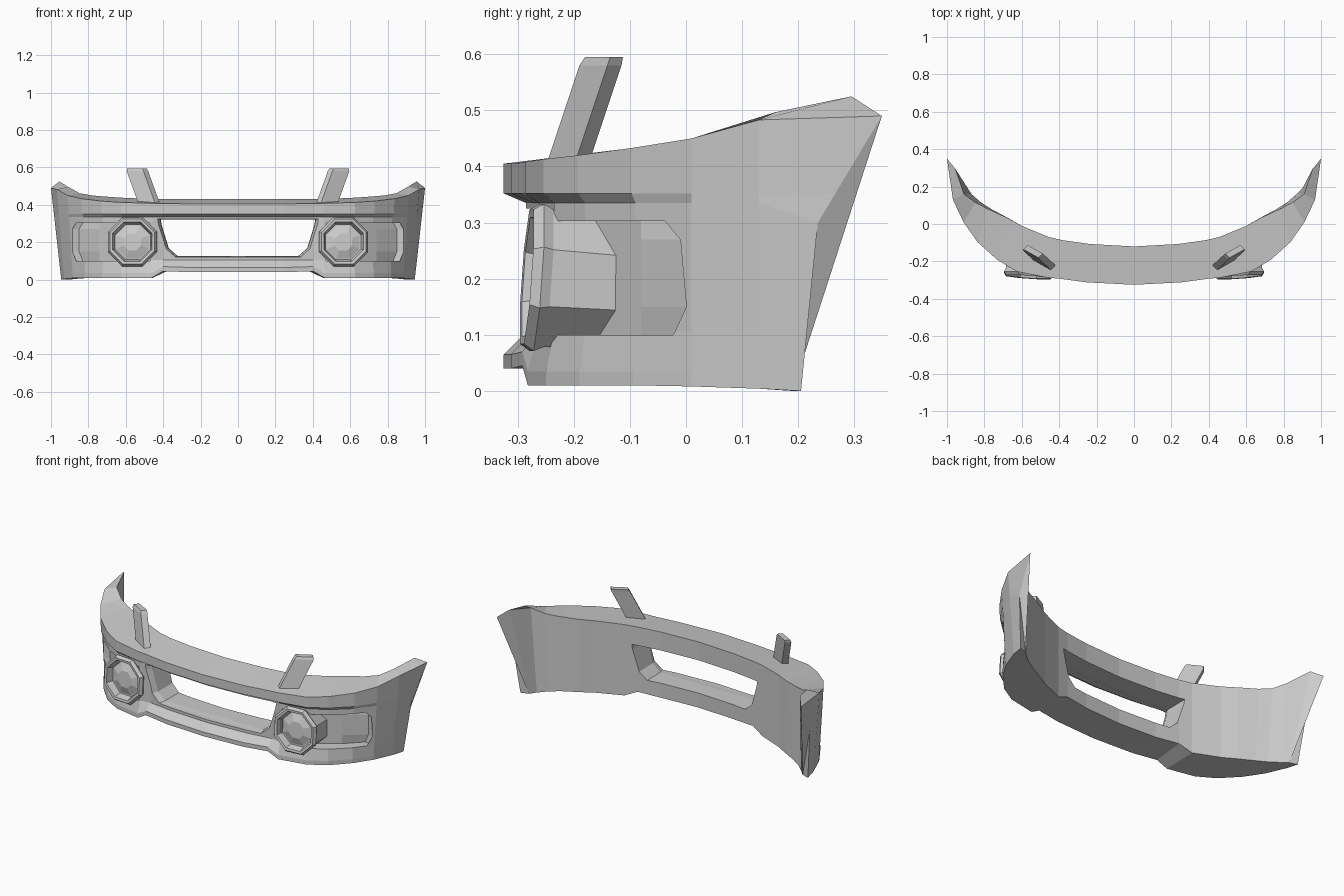
import bpy, bmesh, math
from mathutils import Vector, Matrix

if "Cube" in bpy.data.objects:
    bpy.data.objects.remove(bpy.data.objects["Cube"])


def make_object(name, verts, faces):
    mesh = bpy.data.meshes.new(name)
    mesh.from_pydata(verts, [], faces)
    bm = bmesh.new()
    bm.from_mesh(mesh)
    bmesh.ops.recalc_face_normals(bm, faces=bm.faces)
    bm.to_mesh(mesh)
    bm.free()
    ob = bpy.data.objects.new(name, mesh)
    bpy.context.collection.objects.link(ob)
    return ob


def loft(name, rings):
    """Skin equal-length closed rings and cap both ends."""
    n = len(rings[0])
    verts = [tuple(p) for r in rings for p in r]
    faces = [(i * n + j, i * n + (j + 1) % n, (i + 1) * n + (j + 1) % n, (i + 1) * n + j)
             for i in range(len(rings) - 1) for j in range(n)]
    faces += [tuple(range(n)), tuple(range((len(rings) - 1) * n, len(rings) * n))]
    return make_object(name, verts, faces)


def cut(target, cutter):
    mod = target.modifiers.new("cut", "BOOLEAN")
    mod.object, mod.operation, mod.solver = cutter, "DIFFERENCE", "EXACT"
    bpy.context.view_layer.objects.active = target
    bpy.ops.object.modifier_apply(modifier=mod.name)
    bpy.data.objects.remove(cutter)


# Bumper stations: front x, y, lower lip, upper lip, bottom z, front top z, back x, y, top z
stations = [
    (0, -.285, .04, .04, .04, .405, 0, -.12, .43),
    (.25, -.272, .04, .04, .04, .405, .235, -.107, .43),
    (.40, -.252, .04, .04, .045, .407, .38, -.087, .43),
    (.46, -.262, .02, .025, .01, .408, .455, -.07, .431),
    (.62, -.235, .015, .02, .01, .413, .60, -.01, .437),
    (.72, -.18, .012, .015, .01, .42, .68, .035, .442),
    (.82, -.09, .006, .01, .01, .433, .77, .08, .45),
    (.895, .01, 0, 0, .008, .45, .83, .115, .462),
    (.945, .13, 0, 0, .004, .483, .885, .16, .497)]


def section(i):
    x, y, low, up, zb, zt, xb, yb, ztb = stations[i]
    a = stations[i - 1] if i else (-.25, -.272)
    b = stations[i + 1] if i + 1 < len(stations) else (.967, .225)
    t = Vector((b[0] - a[0], b[1] - a[1])).normalized()
    flare = .1 * max(0, (x - .7) / .3)

    def p(off, z):
        return (x + t.y * off + flare * (z - .2), y - t.x * off, z)
    return [(xb + flare * (zb - .2), yb, zb), p(low, zb), p(low, zb + .025), p(0, .105),
            p(0, .335), p(up, .352), p(up, zt), (xb + flare * (ztb - .2), yb, ztb)]


rings = [section(i) for i in range(len(stations))]
# Swept-back wing tip
tip = [(.945 + .112 * z, .205 + .1 * z + .5 * max(0, z - .3), z)
       for z in (0, .03, .105, .3, .352, .49)]
rings.append([(.90, .19, 0)] + tip + [(.955, .295, .525)])
left = [[(-x, y, z) for x, y, z in r] for r in rings[:0:-1]]
bumper = loft("bumper_shell", left + rings)

# Centre air intake, tapering towards the back
half = [(.43, .325), (.425, .295), (.385, .165), (.335, .122)]
outline = half + [(-x, z) for x, z in reversed(half)]
cut(bumper, loft("intake_cutter", [[(x * k, y, .22 + (z - .22) * k) for x, z in outline]
                                   for y, k in ((-.5, 1.04), (-.255, 1), (-.22, .965), (.2, .95))]))

# Recessed side pockets
pocket = [(.47, -.5), (.47, -.19), (.62, -.16), (.74, -.08), (.85, .01), (.885, .0), (.885, -.5)]
for s in (-1, 1):
    levels = [(.1, .02), (.15, 0), (.27, 0), (.303, .02)]
    cut(bumper, loft("pocket_cutter", [[(s * (x - (d if x > .8 else 0)), y, z) for x, y in pocket]
                                       for z, d in levels]))

# Octagonal fog lamps: housing, rim and faceted lens
lamp_profile = [(.125, .19), (.133, .03), (.142, .012), (.13, -.006), (.115, -.004),
                (.102, .035), (.095, .035), (.05, .018)]
for s, side in ((-1, "left"), (1, "right")):
    lamp = loft("fog_lamp_" + side, [
        [(r * math.cos(math.pi * (k + .5) / 4), d, r * math.sin(math.pi * (k + .5) / 4))
         for k in range(8)] for r, d in lamp_profile])
    lamp.data.transform(Matrix.Translation((s * .565, -.278, .203))
                        @ Matrix.Rotation(s * math.radians(4), 4, "Z")
                        @ Matrix.Rotation(math.radians(-4), 4, "X"))

    # Slanted upright posts
    base = [(.415, -.225), (.44, -.25), (.53, -.2), (.505, -.175)]
    loft("upright_post_" + side, [
        [(s * x, y, .40) for x, y in base],
        [(s * (x + .065), y + .06, .58) for x, y in base],
        [(s * (x * .9 + .115), y * .9 + .045, .595) for x, y in base]])
